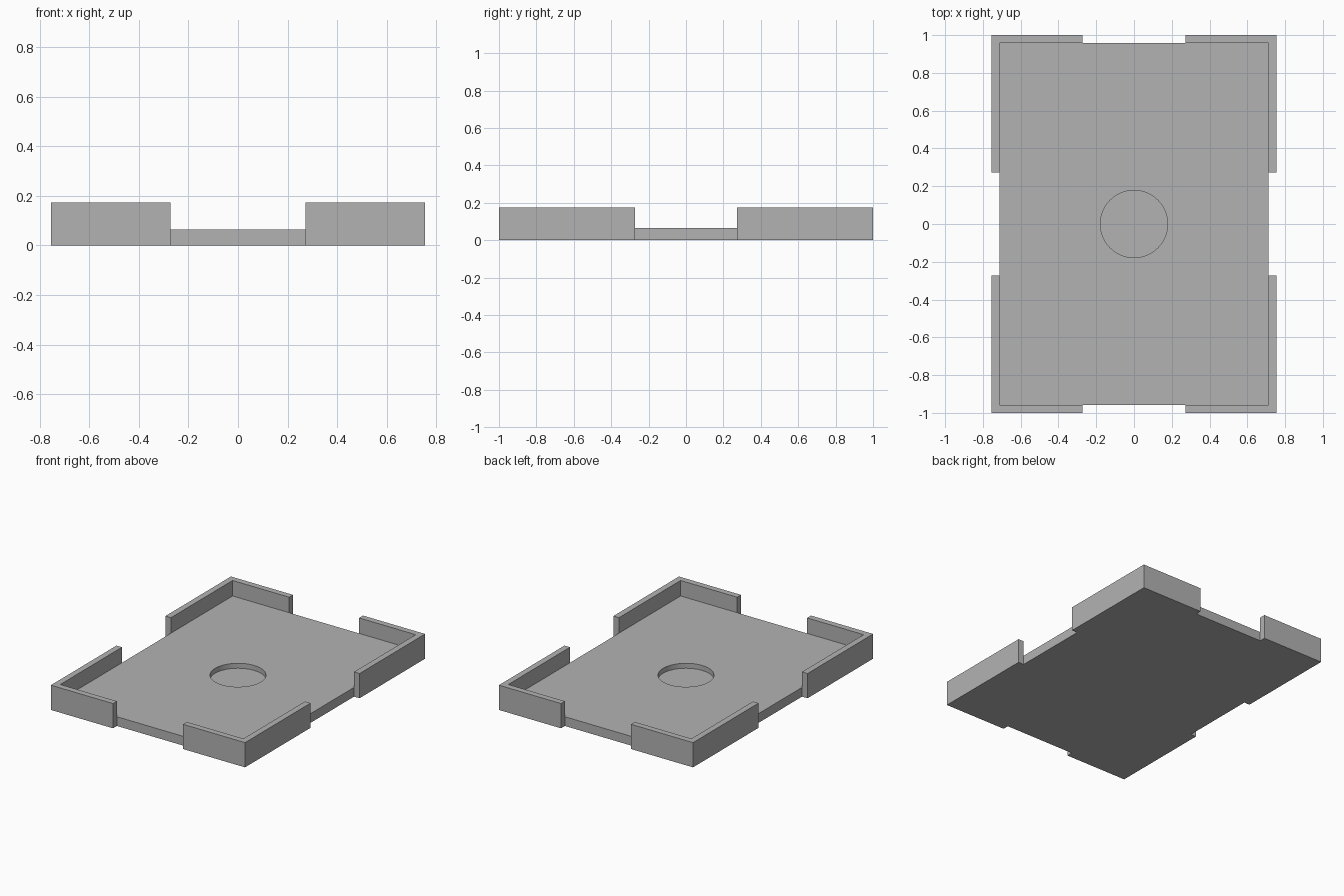
import bpy

if "Cube" in bpy.data.objects:
    bpy.data.objects.remove(bpy.data.objects["Cube"], do_unlink=True)

HALF_X, HALF_Y = 0.755, 1.0      # outer footprint
WALL = 0.043                     # wall thickness
HEIGHT, FLOOR = 0.174, 0.065     # wall top and tray floor
GAP = 0.272                      # half width of the side openings
RADIUS, RECESS = 0.178, 0.03     # round recess and its bottom

grey = bpy.data.materials.new("plain_grey")
grey.use_nodes = True
color = (0.45, 0.45, 0.45, 1)
grey.diffuse_color = color
grey.node_tree.nodes["Principled BSDF"].inputs["Base Color"].default_value = color


def box(name, x, y, z):
    """Box from (min, max) ranges."""
    ranges = (x, y, z)
    bpy.ops.mesh.primitive_cube_add(size=1, location=[(a + b) / 2 for a, b in ranges])
    obj = bpy.context.object
    obj.name = name
    obj.scale = [b - a for a, b in ranges]
    bpy.ops.object.transform_apply(location=True, rotation=False, scale=True)
    return obj


def cut(target, cutter):
    """Subtract the cutter, then discard it."""
    cutter.hide_render = True
    mod = target.modifiers.new(cutter.name, "BOOLEAN")
    mod.operation, mod.solver, mod.object = "DIFFERENCE", "EXACT", cutter
    bpy.context.view_layer.objects.active = target
    bpy.ops.object.modifier_apply(modifier=mod.name)
    bpy.data.objects.remove(cutter, do_unlink=True)


# Solid block that becomes the tray
tray = box("corner_wall_tray", (-HALF_X, HALF_X), (-HALF_Y, HALF_Y), (0, HEIGHT))
in_x, in_y = HALF_X - WALL, HALF_Y - WALL

# Hollow above the floor
cut(tray, box("pocket", (-in_x, in_x), (-in_y, in_y), (FLOOR, 1)))

# Openings in the middle of every side, leaving four corner walls
for s in (-1, 1):
    span_x = sorted((s * in_x, s * (HALF_X + 1)))
    span_y = sorted((s * in_y, s * (HALF_Y + 1)))
    cut(tray, box("side_opening", span_x, (-GAP, GAP), (-1, 1)))
    cut(tray, box("end_opening", (-GAP, GAP), span_y, (-1, 1)))

# Round recess in the floor
bpy.ops.mesh.primitive_cylinder_add(vertices=64, radius=RADIUS, depth=1,
                                    location=(0, 0, RECESS + 0.5))
cut(tray, bpy.context.object)

tray.data.materials.clear()
tray.data.materials.append(grey)
bpy.ops.object.select_all(action="DESELECT")
tray.select_set(True)
bpy.context.view_layer.objects.active = tray
bpy.ops.object.shade_smooth_by_angle()
